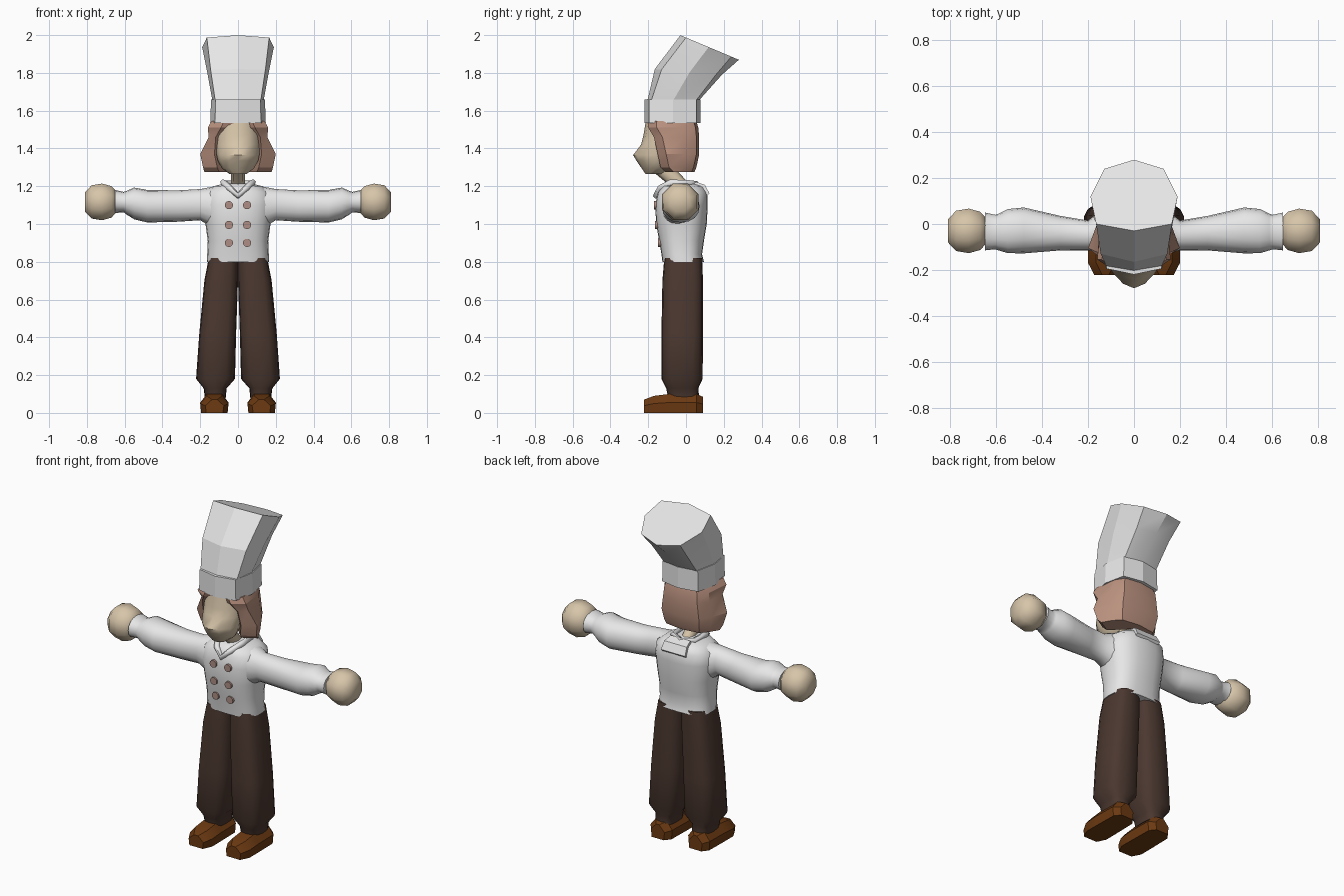
import bpy, bmesh, math
from mathutils import Vector

if "Cube" in bpy.data.objects:
    bpy.data.objects.remove(bpy.data.objects["Cube"])


def material(name, rgb):
    m = bpy.data.materials.new(name)
    m.diffuse_color = (*rgb, 1)
    m.use_nodes = True
    m.node_tree.nodes["Principled BSDF"].inputs["Base Color"].default_value = m.diffuse_color
    return m


WHITE = material("white cloth", (0.80, 0.80, 0.80))
SKIN = material("skin", (0.68, 0.56, 0.40))
HAIR = material("auburn hair", (0.50, 0.29, 0.215))
BROWN = material("dark brown cloth", (0.07, 0.039, 0.029))
LEATHER = material("shoe leather", (0.15, 0.042, 0.006))
BUTTON = material("button", (0.42, 0.27, 0.23))


def finish(obj, mat, angle):
    obj.data.materials.clear()
    obj.data.materials.append(mat)
    bpy.ops.object.select_all(action='DESELECT')
    obj.select_set(True)
    bpy.context.view_layer.objects.active = obj
    bpy.ops.object.shade_smooth_by_angle(angle=math.radians(angle))


def loft(name, rings, mat, angle=35, side=1):
    """Skin closed rings of points, capping both ends; side=-1 mirrors in x."""
    bm = bmesh.new()
    loops = [[bm.verts.new((p[0] * side, p[1], p[2])) for p in r] for r in rings]
    n = len(loops[0])
    for a, b in zip(loops, loops[1:]):
        for i in range(n):
            j = (i + 1) % n
            bm.faces.new((a[i], a[j], b[j], b[i]))
    bm.faces.new(loops[0])
    bm.faces.new(loops[-1])
    bmesh.ops.recalc_face_normals(bm, faces=bm.faces)
    me = bpy.data.meshes.new(name)
    bm.to_mesh(me)
    bm.free()
    obj = bpy.data.objects.new(name, me)
    bpy.context.collection.objects.link(obj)
    finish(obj, mat, angle)
    return obj


def oval(a0, a1, b0, b1, n, p=2.0):
    """Superellipse filling the box a0..a1, b0..b1, first point at low b."""
    pts = []
    for i in range(n):
        t = 2 * math.pi * i / n - math.pi / 2
        c, s = math.cos(t), math.sin(t)
        u = math.copysign(abs(c) ** (2 / p), c)
        v = math.copysign(abs(s) ** (2 / p), s)
        pts.append(((a0 + a1 + (a1 - a0) * u) / 2, (b0 + b1 + (b1 - b0) * v) / 2))
    return pts


def flat_ring(z, x0, x1, y0, y1, n, p=2.0):
    return [(x, y, z) for x, y in oval(x0, x1, y0, y1, n, p)]


def half_ring(half, z0, slope=0.0):
    """Mirror a front-to-back half outline; z may slope along y."""
    pts = half + [(-x, y) for x, y in half[-2:0:-1]]
    return [(x, y, z0 + slope * y) for x, y in pts]


# jacket body
loft("jacket_body", [flat_ring(z, -w, w, f, b, 24, p) for z, w, f, b, p in [
    (0.80, 0.165, -0.125, 0.095, 2.6), (0.84, 0.163, -0.13, 0.085, 2.6),
    (0.91, 0.16, -0.142, 0.095, 2.6), (1.00, 0.172, -0.158, 0.11, 2.5),
    (1.10, 0.185, -0.163, 0.115, 2.5), (1.165, 0.175, -0.15, 0.115, 2.5),
    (1.20, 0.13, -0.13, 0.095, 2.3), (1.215, 0.07, -0.09, 0.06, 2)]], WHITE, 60)

for s, tag in ((1, "left"), (-1, "right")):
    # sleeve with gathered cuff
    loft(tag + "_sleeve", [[(x, y, z) for y, z in oval(f, b, lo, hi, 16, 2.2)]
                           for x, f, b, lo, hi in [
        (0.12, -0.13, 0.08, 0.97, 1.20), (0.20, -0.115, 0.015, 1.02, 1.185),
        (0.32, -0.115, 0.035, 1.012, 1.178), (0.48, -0.128, 0.072, 1.008, 1.18),
        (0.55, -0.127, 0.065, 1.025, 1.193), (0.59, -0.115, 0.045, 1.05, 1.175),
        (0.605, -0.11, 0.04, 1.062, 1.17), (0.65, -0.115, 0.05, 1.058, 1.18)]],
        WHITE, 60, s)
    # hand
    loft(tag + "_hand", [[(x, -0.03 + r * math.cos(k * math.pi / 4 + 0.39),
                           1.117 + r * math.sin(k * math.pi / 4 + 0.39)) for k in range(8)]
                         for x, r in [(0.64, 0.055), (0.67, 0.09), (0.72, 0.105),
                                      (0.775, 0.095), (0.81, 0.055)]], SKIN, 60, s)
    # trouser leg, gathered at the ankle
    loft(tag + "_trouser_leg", [flat_ring(z, i, o, f, b, 16, 3) for z, i, o, f, b in [
        (0.08, 0.065, 0.175, -0.095, 0.07), (0.13, 0.06, 0.182, -0.105, 0.065),
        (0.18, 0.016, 0.222, -0.13, 0.088), (0.42, 0.01, 0.205, -0.13, 0.09),
        (0.70, 0.0, 0.178, -0.125, 0.09), (0.82, 0.0, 0.155, -0.115, 0.085)]],
        BROWN, 50, s)
    # shoe
    loft(tag + "_shoe", [[(x, y, z) for x, z in [
        (i, 0), (o, 0), (o + 0.005, h * 0.55), (o - 0.03, h), (i + 0.03, h),
        (i - 0.005, h * 0.55)]] for y, i, o, h in [
        (0.09, 0.085, 0.165, 0.085), (0.055, 0.058, 0.192, 0.10),
        (-0.09, 0.055, 0.195, 0.10), (-0.17, 0.055, 0.195, 0.09),
        (-0.222, 0.08, 0.168, 0.07)]], LEATHER, 35, s)

    # jacket buttons
    for k, (z, y) in enumerate([(1.10, -0.160), (0.995, -0.155), (0.90, -0.139)]):
        bpy.ops.mesh.primitive_cylinder_add(vertices=12, radius=0.022, depth=0.02,
                                            location=(0.048 * s, y, z),
                                            rotation=(math.pi / 2, 0, 0))
        bpy.context.object.name = f"{tag}_button_{k + 1}"
        finish(bpy.context.object, BUTTON, 35)

# collar: V at the front running round the neck
half = [(0, -0.158, 1.15), (0.045, -0.135, 1.19), (0.078, -0.08, 1.22),
        (0.07, 0.02, 1.215), (0, 0.055, 1.21)]
path = half + [(-x, y, z) for x, y, z in half[-2:0:-1]]
cu = bpy.data.curves.new("collar", 'CURVE')
cu.dimensions = '3D'
cu.bevel_depth = 0.017
cu.bevel_resolution = 1
sp = cu.splines.new('POLY')
sp.points.add(len(path) - 1)
for pt, co in zip(sp.points, path):
    pt.co = (*co, 1)
sp.use_cyclic_u = True
collar = bpy.data.objects.new("collar", cu)
bpy.context.collection.objects.link(collar)
bpy.ops.object.select_all(action='DESELECT')
collar.select_set(True)
bpy.context.view_layer.objects.active = collar
bpy.ops.object.convert(target='MESH')
finish(bpy.context.object, WHITE, 60)

# collar flap lying on the back
loft("collar_back_flap", [[(-w, y, z), (w, y, z), (w, y + 0.012, z + 0.012),
                           (-w, y + 0.012, z + 0.012)] for w, y, z in [
    (0.065, 0.04, 1.212), (0.075, 0.088, 1.195), (0.08, 0.112, 1.15)]], WHITE)

# neck leaning forward to the head
loft("neck", [[(0.036 * math.cos(k * math.pi / 4), y + 0.03 * math.sin(k * math.pi / 4),
                z + 0.03 * math.sin(k * math.pi / 4)) for k in range(8)]
              for y, z in [(-0.01, 1.18), (-0.07, 1.245), (-0.16, 1.32)]], SKIN, 60)

# head with pointed nose
loft("head", [flat_ring(z, -w, w, f, b, 12, p) for z, w, f, b, p in [
    (1.265, 0.045, -0.215, -0.12, 2), (1.295, 0.085, -0.235, -0.08, 2),
    (1.335, 0.107, -0.262, -0.05, 1.75), (1.365, 0.113, -0.28, -0.04, 1.6),
    (1.42, 0.118, -0.238, -0.02, 2), (1.47, 0.115, -0.225, -0.02, 2.1),
    (1.55, 0.10, -0.212, -0.02, 2.2)]], SKIN, 40)

# bobbed hair framing the face
loft("hair", [half_ring([(0, yc), (xi, yf), (xo, yf + 0.045), (xs, -0.01),
                         (0.75 * xs, yb - 0.015), (0, yb)], z)
              for z, yc, xi, yf, xo, xs, yb in [
    (1.275, -0.01, 0.10, -0.11, 0.178, 0.145, 0.045),
    (1.30, -0.02, 0.11, -0.135, 0.185, 0.155, 0.055),
    (1.37, -0.06, 0.125, -0.15, 0.20, 0.165, 0.07),
    (1.46, -0.13, 0.118, -0.17, 0.155, 0.15, 0.07),
    (1.51, -0.19, 0.09, -0.20, 0.16, 0.145, 0.065),
    (1.545, -0.215, 0.075, -0.20, 0.14, 0.125, 0.055)]], HAIR, 25)

# hat band
band = [(0, -0.22), (0.122, -0.195), (0.147, -0.07), (0.12, 0.055), (0, 0.077)]
loft("hat_band", [half_ring(band, 1.535),
                  half_ring([(x * 0.97, y) for x, y in band], 1.66)], WHITE, 20)

# tall hat crown flaring and leaning back
loft("hat_crown", [
    half_ring([(0, -0.205), (0.12, -0.185), (0.135, -0.07), (0.11, 0.05), (0, 0.065)], 1.65),
    half_ring([(0, -0.165), (0.145, -0.13), (0.163, 0.02), (0.115, 0.16), (0, 0.19)],
              1.806, -0.085),
    half_ring([(0, -0.03), (0.165, 0.0), (0.19, 0.12), (0.13, 0.24), (0, 0.28)],
              1.987, -0.42)], WHITE, 20)
